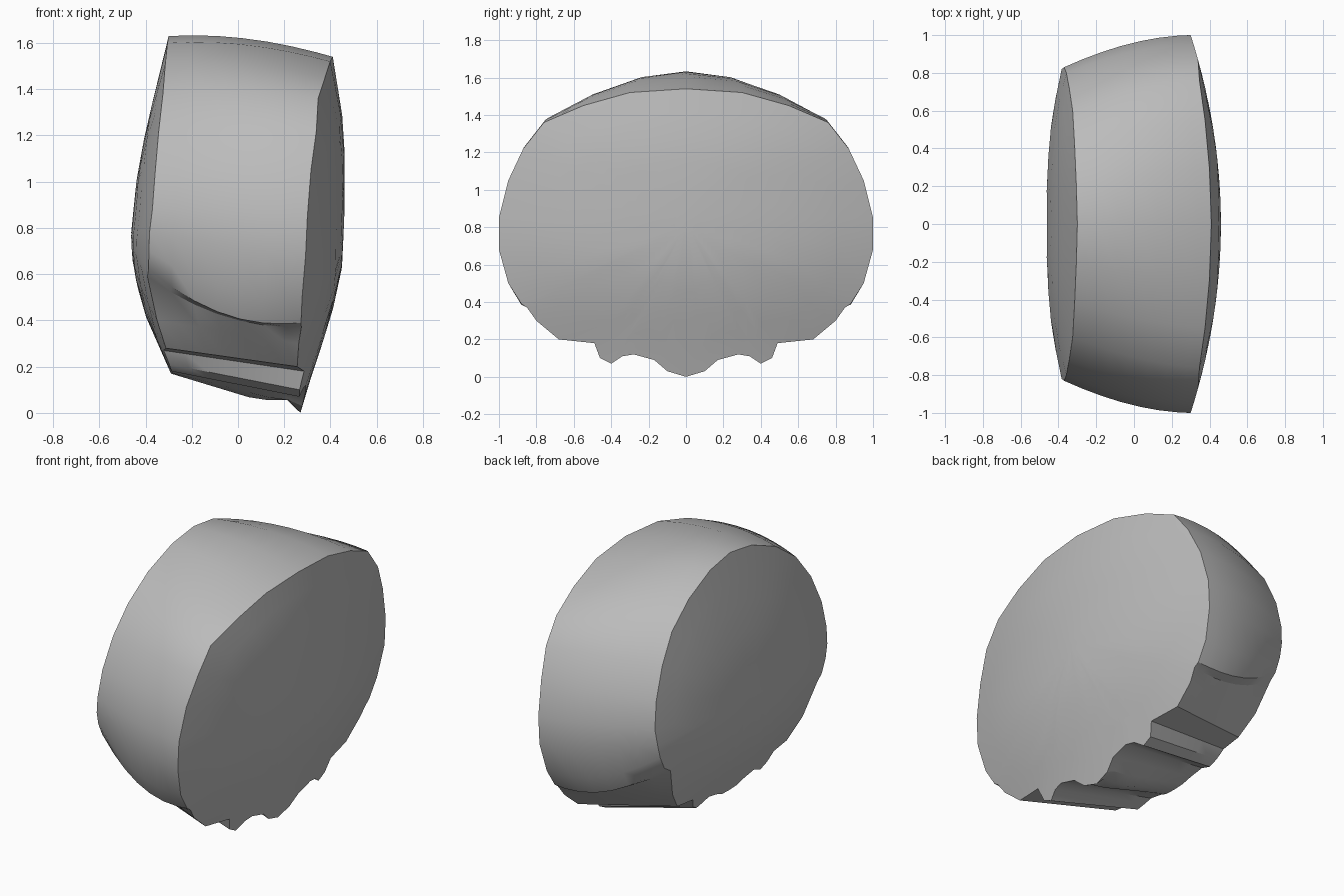
import bpy, bmesh, math

cube = bpy.data.objects.get("Cube")
if cube:
    bpy.data.objects.remove(cube, do_unlink=True)

grey = bpy.data.materials.new("plain_grey")
grey.use_nodes = True
colour = (0.5, 0.5, 0.5, 1)
grey.diffuse_color = colour
grey.node_tree.nodes["Principled BSDF"].inputs["Base Color"].default_value = colour

# Half outlines (y, z) of the wide and narrow rims, from the top to the bottom
WIDE = [(0, 1.54), (.3, 1.52), (.55, 1.45), (.76, 1.36), (.87, 1.22), (.95, 1.05), (1, .85),
        (1, .68), (.95, .5), (.88, .39), (.85, .37), (.8, .3), (.68, .2), (.49, .18), (.46, .1),
        (.4, .07), (.34, .11), (.28, .12), (.17, .09), (.1, .03), (0, 0)]
NARROW = [(0, 1.63), (.2, 1.6), (.42, 1.51), (.6, 1.38), (.72, 1.22), (.8, 1.04), (.83, .88),
          (.82, .78), (.8, .7), (.76, .62), (.71, .59), (.63, .4), (.53, .28), (.39, .27),
          (.36, .21), (.31, .18), (.26, .2), (.22, .22), (.13, .2), (.07, .175), (0, .17)]
CREASE = 9          # outline step where the smooth wall overhangs the lobes

# Centre-line profiles (z, x) of the two domed faces
WIDE_DOME = [(0, .27), (.2, .33), (.4, .4), (.63, .45), (.85, .46), (1.23, .46), (1.54, .41)]
NARROW_DOME = [(.17, -.29), (.42, -.4), (.6, -.45), (.75, -.465), (1, -.44), (1.22, -.4),
               (1.63, -.3)]


def lookup(table, z):
    for (z0, x0), (z1, x1) in zip(table, table[1:]):
        if z <= z1:
            return x0 + (x1 - x0) * max(0, (z - z0) / (z1 - z0))
    return table[-1][1]


def wide_x(y, z):
    return lookup(WIDE_DOME, z) - .16 * y * y


def narrow_x(y, z):
    return lookup(NARROW_DOME, z) + .13 * abs(y) ** 2.5


def mirrored(half):
    return half + [(-y, z) for y, z in half[-2:0:-1]]


def wall_ring(t):
    """Cross-section of the wall, t running from the wide to the narrow rim."""
    ring = []
    for i, ((ya, za), (yb, zb)) in enumerate(zip(WIDE, NARROW)):
        tz = t ** 2.2 if CREASE - 1 <= i <= CREASE + 1 else t
        y, z = ya + (yb - ya) * t, za + (zb - za) * tz
        x = wide_x(ya, za) * (1 - t) + narrow_x(yb, zb) * t
        if i <= CREASE:                       # gentle bulge above the crease
            swell = 1 + .16 * t * (1 - t)
            y, z = y * swell, .8 + (z - .8) * swell
        if t > 0:
            z = max(z, .055)                  # the middle lobe is tallest at its rim
        ring.append((x, y, z))
    return ring + [(x, -y, z) for x, y, z in ring[-2:0:-1]]


def cap_ring(half, dome, scale):
    pts = [(y * scale, .82 + (z - .82) * scale) for y, z in mirrored(half)]
    return [(dome(y, z), y, z) for y, z in pts]


# Face rings, wall rings and face rings, joined into one closed body
scales = [.06, .25, .45, .65, .83]
rings = [cap_ring(WIDE, wide_x, s) for s in scales]
rings += [wall_ring(t) for t in (0, .1, .25, .4, .55, .7, .85, 1)]
rings += [cap_ring(NARROW, narrow_x, s) for s in reversed(scales)]

bm = bmesh.new()
loops = [[bm.verts.new(p) for p in ring] for ring in rings]
count = len(loops[0])
for a, b in zip(loops, loops[1:]):
    for i in range(count):
        j = (i + 1) % count
        bm.faces.new((a[i], a[j], b[j], b[i]))
bm.faces.new(loops[0])
bm.faces.new(loops[-1])
bmesh.ops.recalc_face_normals(bm, faces=bm.faces)

mesh = bpy.data.meshes.new("domed_drum_body")
bm.to_mesh(mesh)
bm.free()
mesh.materials.append(grey)
body = bpy.data.objects.new("domed_drum_body", mesh)
bpy.context.collection.objects.link(body)

bpy.ops.object.select_all(action="DESELECT")
body.select_set(True)
bpy.context.view_layer.objects.active = body
bpy.ops.object.shade_smooth_by_angle(angle=math.radians(32))
